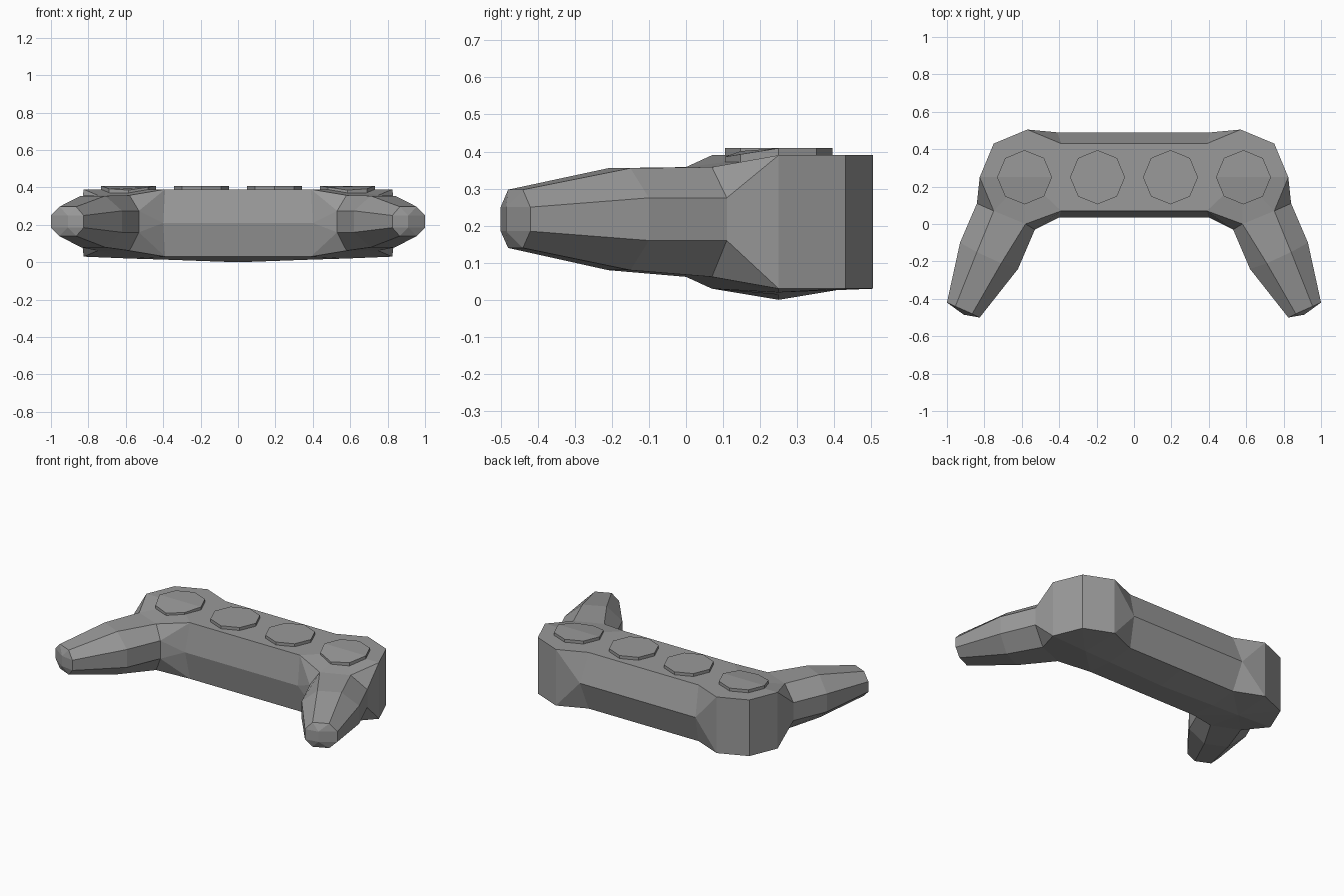
import bpy, bmesh, math

cube = bpy.data.objects.get("Cube")
if cube:
    bpy.data.objects.remove(cube, do_unlink=True)

grey = bpy.data.materials.new("mid_grey")
grey.use_nodes = True
grey.diffuse_color = (0.32, 0.32, 0.32, 1)
grey.node_tree.nodes["Principled BSDF"].inputs["Base Color"].default_value = grey.diffuse_color


def finish(name, bm):
    bmesh.ops.recalc_face_normals(bm, faces=bm.faces)
    mesh = bpy.data.meshes.new(name)
    bm.to_mesh(mesh)
    bm.free()
    mesh.materials.append(grey)
    obj = bpy.data.objects.new(name, mesh)
    bpy.context.collection.objects.link(obj)
    return obj


TOP, BASE, MID = 0.39, 0.03, 0.21
bm = bmesh.new()


def vert(x, y, z):
    return bm.verts.new((x, y, z))


def face(*vs):
    bm.faces.new(vs)


# Grip: eight-sided rings, given as four plan points and four heights
def grip_ring(plan, high, top, bottom, low):
    heights = (high, top, top, high, low, bottom, bottom, low)
    return [vert(*p, z) for p, z in zip(plan + plan[::-1], heights)]


rings = [
    grip_ring([(.84, .11), (.75, .07), (.58, 0), (.53, -.03)], .275, .358, .062, .16),
    grip_ring([(.93, -.10), (.84, -.15), (.71, -.21), (.62, -.24)], .275, .355, .08, .16),
    grip_ring([(1, -.42), (.955, -.44), (.865, -.48), (.825, -.5)], .25, .297, .14, .185),
]
for a, b in zip(rings, rings[1:]):
    for i in range(8):
        j = (i + 1) % 8
        face(a[i], a[j], b[j], b[i])

# Rounded grip tip
tip = rings[-1]
tip_high, tip_low = vert(.91, -.485, .25), vert(.91, -.485, .185)
for i in range(3):
    face(tip[i], tip[i + 1], tip_high)
    face(tip[i + 4], tip[i + 5], tip_low)
face(tip[3], tip[4], tip_low, tip_high)
face(tip[7], tip[0], tip_high, tip_low)

# Body decks: fan around the end hub plus the bridge to the middle
out_hi, t_out, t_in, in_hi, in_lo, b_in, b_out, out_lo = rings[0]


def deck(z, grip_out, grip_in, hub_z, ridge_z, centre_z):
    back0, back, rear, corner, side = [
        vert(x, y, z) for x, y in
        [(0, .43), (.39, .43), (.57, .505), (.75, .43), (.825, .25)]]
    front, front0 = vert(.39, .07, z), vert(0, .07, z)
    hub, ridge, centre = vert(.58, .25, hub_z), vert(.39, .25, ridge_z), vert(0, .25, centre_z)
    rim = [back, rear, corner, side, grip_out, grip_in, front, ridge]
    for a, b in zip(rim, rim[1:] + rim[:1]):
        face(a, b, hub)
    face(front0, front, ridge, centre)
    face(centre, ridge, back, back0)
    return back0, back, rear, corner, side, front, front0


top = deck(TOP, t_out, t_in, TOP, TOP, TOP)
low = deck(BASE, b_out, b_in, .02, .014, 0)

# Outer walls of the ends
for i in (2, 3):
    face(top[i], top[i + 1], low[i + 1], low[i])

# Folded bridge walls, front and back, with their end facets
back_mid0, back_mid = vert(0, .49, MID), vert(.41, .49, MID)
front_mid0, front_mid = vert(0, .035, MID), vert(.4, .035, MID)
for d, grip_in, inner in ((top, t_in, in_hi), (low, b_in, in_lo)):
    face(d[0], d[1], back_mid, back_mid0)
    face(d[1], d[2], back_mid)
    face(d[6], d[5], front_mid, front_mid0)
    face(d[5], inner, front_mid)
    face(d[5], grip_in, inner)
face(top[2], low[2], back_mid)
face(in_hi, in_lo, front_mid)

# Outer facets running from the ends into the grips
face(top[4], t_out, out_hi)
face(top[4], out_hi, out_lo, low[4])
face(low[4], out_lo, b_out)

bmesh.ops.mirror(bm, geom=bm.verts[:] + bm.edges[:] + bm.faces[:],
                 axis='X', merge_dist=0.0005)
bmesh.ops.remove_doubles(bm, verts=bm.verts, dist=0.0005)
finish("controller_body", bm)


# Eight-sided buttons; the outer pair follows the sloping deck
def button(name, cx):
    bm = bmesh.new()
    loops = []
    for z in (TOP - .01, TOP + .019):
        loop = []
        for i in range(8):
            a = i * math.tau / 8
            x, y = cx + .147 * math.cos(a), .25 + .145 * math.sin(a)
            slope = min(1, max(0, (abs(x) - .39) / .19))
            loop.append(bm.verts.new((x, y, z - max(0, .25 - y) * .16 * slope)))
        loops.append(loop)
    lower, upper = loops
    for i in range(8):
        j = (i + 1) % 8
        bm.faces.new((lower[i], lower[j], upper[j], upper[i]))
    for loop in loops:
        bm.faces.new(loop[:5])
        bm.faces.new(loop[4:] + loop[:1])
    finish(name, bm)


for side, s in (("left", 1), ("right", -1)):
    button(side + "_outer_button", s * .585)
    button(side + "_inner_button", s * .195)
